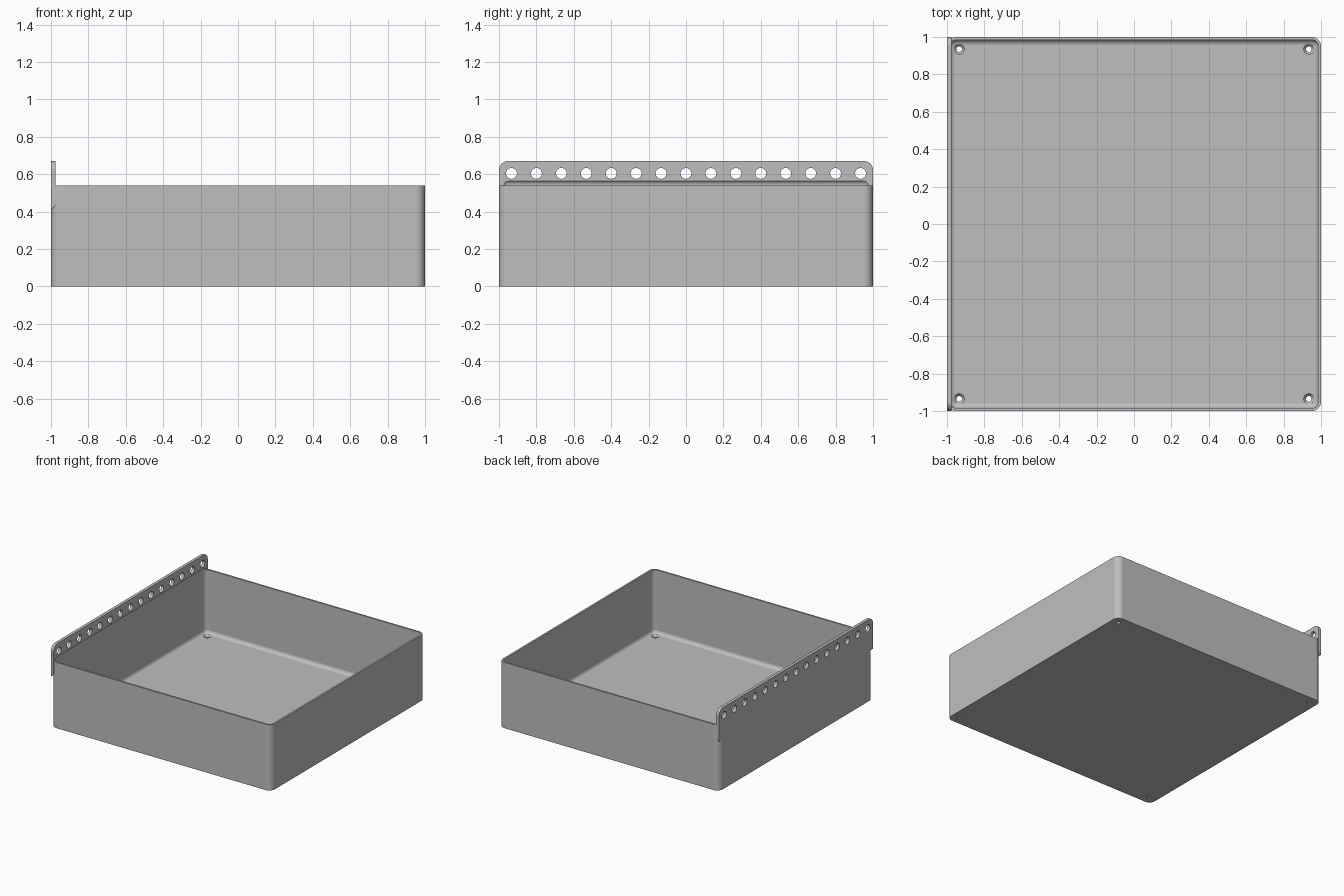
import bpy
import bmesh
from math import sin, cos, pi, radians

cube = bpy.data.objects.get("Cube")
if cube:
    bpy.data.objects.remove(cube, do_unlink=True)

RIM, TOP, WALL, FLOOR = 0.54, 0.671, 0.015, 0.02
CORNER, FILLET, PLATE = 0.05, 0.03, 0.025

grey = bpy.data.materials.new("plain grey")
grey.use_nodes = True
colour = (0.52, 0.52, 0.52, 1)
grey.diffuse_color = colour
grey.node_tree.nodes["Principled BSDF"].inputs["Base Color"].default_value = colour


def loft(bm, rings):
    """Closed solid skinned through rings of equal point count."""
    loops = [[bm.verts.new(p) for p in ring] for ring in rings]
    n = len(loops[0])
    for low, high in zip(loops, loops[1:]):
        for i in range(n):
            j = (i + 1) % n
            bm.faces.new((low[i], low[j], high[j], high[i]))
    bm.faces.new(loops[0][::-1])
    bm.faces.new(loops[-1])


def make(name, solids):
    bm = bmesh.new()
    for rings in solids:
        loft(bm, rings)
    bmesh.ops.recalc_face_normals(bm, faces=bm.faces)
    mesh = bpy.data.meshes.new(name)
    bm.to_mesh(mesh)
    bm.free()
    mesh.materials.append(grey)
    obj = bpy.data.objects.new(name, mesh)
    bpy.context.collection.objects.link(obj)
    return obj


def rounded_square(inset, z, steps=8):
    """Outline parallel to the tray wall at the given inset."""
    r = max(CORNER - inset, 0.004)
    c = 1 - inset - r
    ring = []
    for k, (sx, sy) in enumerate(((1, 1), (-1, 1), (-1, -1), (1, -1))):
        for i in range(steps + 1):
            a = (k + i / steps) * pi / 2
            ring.append((sx * c + r * cos(a), sy * c + r * sin(a), z))
    return ring


def circle(x, y, z, r, n=32):
    return [(x + r * cos(2 * pi * i / n), y + r * sin(2 * pi * i / n), z) for i in range(n)]


def combine(target, other, operation):
    mod = target.modifiers.new(operation, 'BOOLEAN')
    mod.operation, mod.object, mod.solver = operation, other, 'EXACT'
    bpy.context.view_layer.objects.active = target
    bpy.ops.object.modifier_apply(modifier=mod.name)
    bpy.data.objects.remove(other, do_unlink=True)


# Outer body with rounded vertical corners
tray = make("tray", [[rounded_square(0, 0), rounded_square(0, RIM)]])

# Mounting plate with rounded top corners and a sloped lower edge
def plate_outline(x, bottom):
    ring = [(x, -1, bottom), (x, 1, bottom)]
    for side, start in ((1, 0), (-1, pi / 2)):
        for i in range(9):
            a = start + i * pi / 16
            ring.append((x, side * (1 - CORNER) + CORNER * cos(a), TOP - CORNER + CORNER * sin(a)))
    return ring

plate = make("mounting_plate", [[plate_outline(-1, 0.41), plate_outline(-1 + PLATE, 0.41 + PLATE)]])
combine(tray, plate, 'UNION')

# Cavity with filleted floor and a matching undercut in the plate
steps = 8
arc = [(WALL + FILLET * (1 - sin(i * pi / 2 / steps)), FILLET * (1 - cos(i * pi / 2 / steps)))
       for i in range(steps + 1)]
rings = [rounded_square(d, FLOOR + h) for d, h in arc]
rings += [rounded_square(d, RIM + FILLET - h) for d, h in reversed(arc)]
combine(tray, make("cavity_cutter", [rings]), 'DIFFERENCE')

# Countersunk holes in the floor corners
screw_profile = ((-0.02, 0.015), (0.006, 0.015), (FLOOR, 0.028), (0.06, 0.028))
screws = [[circle(x, y, z, r) for z, r in screw_profile]
          for x in (-0.935, 0.935) for y in (-0.935, 0.935)]
combine(tray, make("screw_cutter", screws), 'DIFFERENCE')

# Row of round holes along the plate
row = []
for k in range(15):
    flat = circle((k - 7) * 0.1333, 0.604, 0, 0.029)
    row.append([[(x, y, z) for y, z, _ in flat] for x in (-1.05, -0.9)])
combine(tray, make("row_cutter", row), 'DIFFERENCE')

# Smooth the fillets while keeping edges crisp
bpy.ops.object.select_all(action='DESELECT')
tray.select_set(True)
bpy.context.view_layer.objects.active = tray
bpy.ops.object.shade_smooth_by_angle(angle=radians(30))
weighted = tray.modifiers.new("even_shading", 'WEIGHTED_NORMAL')
weighted.keep_sharp = True
